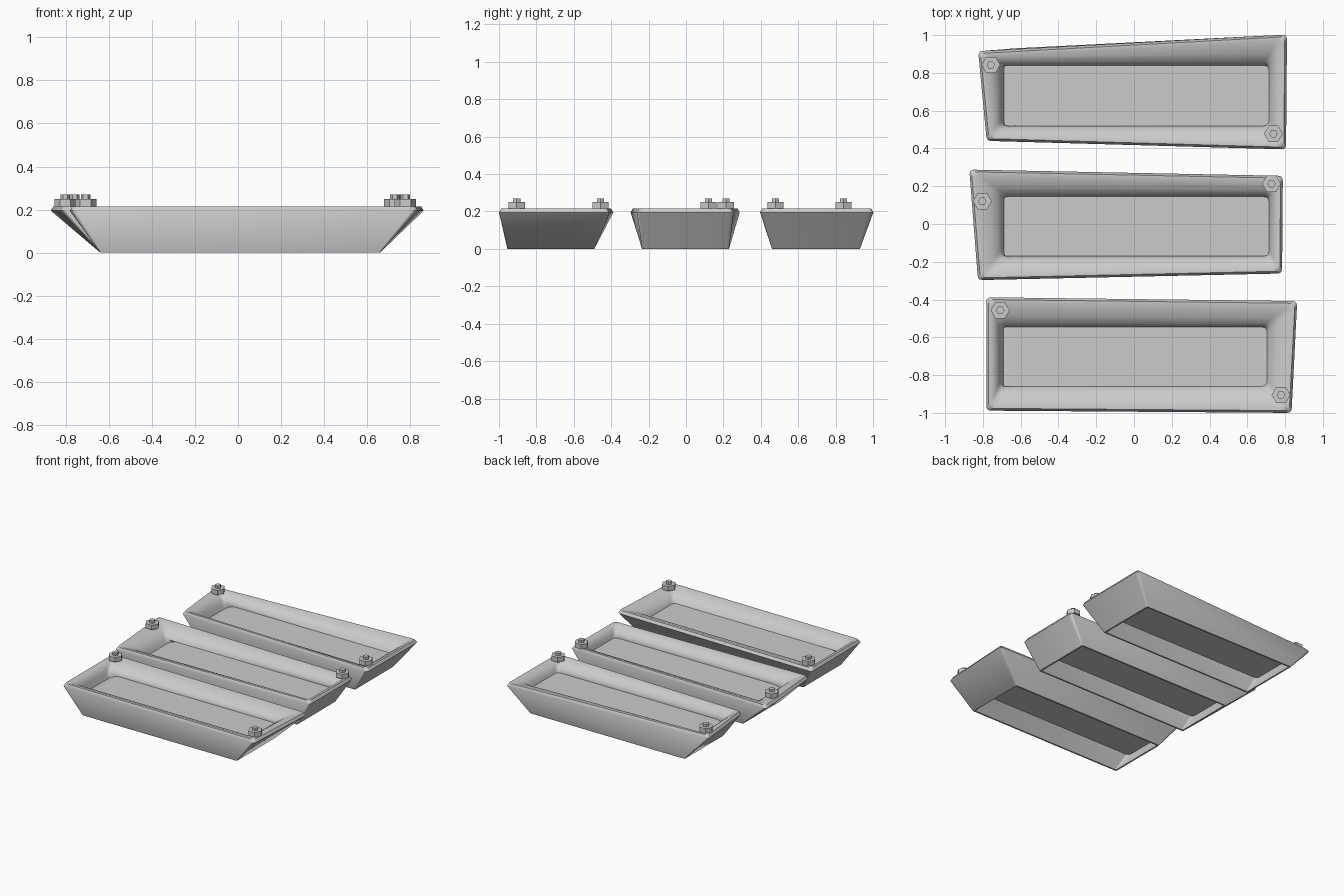
import bpy, bmesh, math
from mathutils import Vector

cube = bpy.data.objects.get("Cube")
if cube:
    bpy.data.objects.remove(cube, do_unlink=True)

grey = bpy.data.materials.new("light_grey")
grey.use_nodes = True
GREY = (0.6, 0.6, 0.6, 1)
grey.diffuse_color = GREY
grey.node_tree.nodes["Principled BSDF"].inputs["Base Color"].default_value = GREY

RIM = 0.215
FLOOR = 0.14
UNDERSIDE = 0.11


def finish(name, bm, smooth):
    bmesh.ops.recalc_face_normals(bm, faces=bm.faces)
    mesh = bpy.data.meshes.new(name)
    bm.to_mesh(mesh)
    bm.free()
    mesh.materials.append(grey)
    obj = bpy.data.objects.new(name, mesh)
    bpy.context.collection.objects.link(obj)
    if smooth:
        bpy.ops.object.select_all(action='DESELECT')
        obj.select_set(True)
        bpy.context.view_layer.objects.active = obj
        bpy.ops.object.shade_smooth_by_angle(angle=math.radians(50))


def rectangle(x0, x1, y0, y1):
    return [(x0, y1), (x1, y1), (x1, y0), (x0, y0)]


def inset(corners, d):
    signs = [(1, -1), (-1, -1), (-1, 1), (1, 1)]
    return [(x + d * sx, y + d * sy) for (x, y), (sx, sy) in zip(corners, signs)]


def blend(a, b, t):
    return [(p[0] + (q[0] - p[0]) * t, p[1] + (q[1] - p[1]) * t) for p, q in zip(a, b)]


def rounded(bm, corners, z, radius, steps=3):
    """Ring of vertices round four corners, each softened by a short curve."""
    ring = []
    pts = [Vector((x, y, z)) for x, y in corners]
    for i, p in enumerate(pts):
        a = p + (pts[i - 1] - p).normalized() * radius
        b = p + (pts[(i + 1) % 4] - p).normalized() * radius
        for s in range(steps + 1):
            t = s / steps
            ring.append(bm.verts.new(a * (1 - t) ** 2 + p * 2 * t * (1 - t) + b * t * t))
    return ring


def bridge(bm, a, b):
    for i in range(len(a)):
        j = (i + 1) % len(a)
        bm.faces.new((a[i], a[j], b[j], b[i]))


def tray(name, top, base_y, floor_y, floor_x):
    # hollow shell: rings run up the outside, over the rim and down the inside
    base = rectangle(-0.64, 0.66, *base_y)
    floor = rectangle(*floor_x, *floor_y)
    lip = inset(top, 0.03)
    bm = bmesh.new()
    rings = [rounded(bm, c, z, r) for c, z, r in [
        (base, 0, 0.01),
        (top, 0.195, 0.025),
        (inset(top, 0.012), RIM, 0.025),
        (lip, RIM, 0.025),
        (blend(lip, floor, 0.55), 0.192, 0.03),
        (blend(lip, floor, 0.85), 0.168, 0.03),
        (floor, FLOOR, 0.03),
        (inset(base, 0.012), 0, 0.01)]]
    for a, b in zip(rings, rings[1:] + rings[:1]):
        bridge(bm, a, b)
    finish(name + "_shell", bm, True)

    # flat floor panel with one end ramped down into the shell
    bm = bmesh.new()
    y0, y1 = floor_y
    lower = rounded(bm, rectangle(floor_x[0], floor_x[1] - 0.01, y0 - 0.02, y1 + 0.02),
                    UNDERSIDE, 0.02)
    upper = rounded(bm, rectangle(-0.63, floor_x[1], y0, y1), FLOOR, 0.005)
    bm.faces.new(lower)
    bm.faces.new(upper)
    bridge(bm, lower, upper)
    finish(name + "_floor_panel", bm, False)


def bolt(name, x, y):
    # hexagonal head, small hexagonal tip and thin shank, corners pointing along x
    bm = bmesh.new()
    for radius, z0, z1 in [(0.05, RIM, 0.25), (0.022, 0.25, 0.27), (0.01, 0.17, RIM)]:
        loops = [[bm.verts.new((x + radius * math.cos(k * math.pi / 3),
                                y + radius * math.sin(k * math.pi / 3), z))
                  for k in range(6)] for z in (z0, z1)]
        for loop in loops:
            bm.faces.new(loop)
        bridge(bm, *loops)
    finish(name, bm, False)


tray("back_tray", [(-0.825, 0.915), (0.81, 1.003), (0.805, 0.395), (-0.78, 0.44)],
     (0.46, 0.93), (0.52, 0.84), (-0.7, 0.715))
tray("middle_tray", [(-0.872, 0.288), (0.788, 0.255), (0.784, -0.262), (-0.826, -0.297)],
     (-0.235, 0.23), (-0.17, 0.145), (-0.7, 0.715))
tray("front_tray", [(-0.782, -0.388), (0.864, -0.408), (0.834, -1.0), (-0.782, -0.988)],
     (-0.955, -0.49), (-0.86, -0.545), (-0.705, 0.705))

for name, x, y in [("back_left_bolt", 0.738, 0.478), ("back_right_bolt", -0.758, 0.842),
                   ("middle_left_bolt", 0.728, 0.213), ("middle_right_bolt", -0.803, 0.12),
                   ("front_left_bolt", 0.778, -0.905), ("front_right_bolt", -0.708, -0.457)]:
    bolt(name, x, y)
